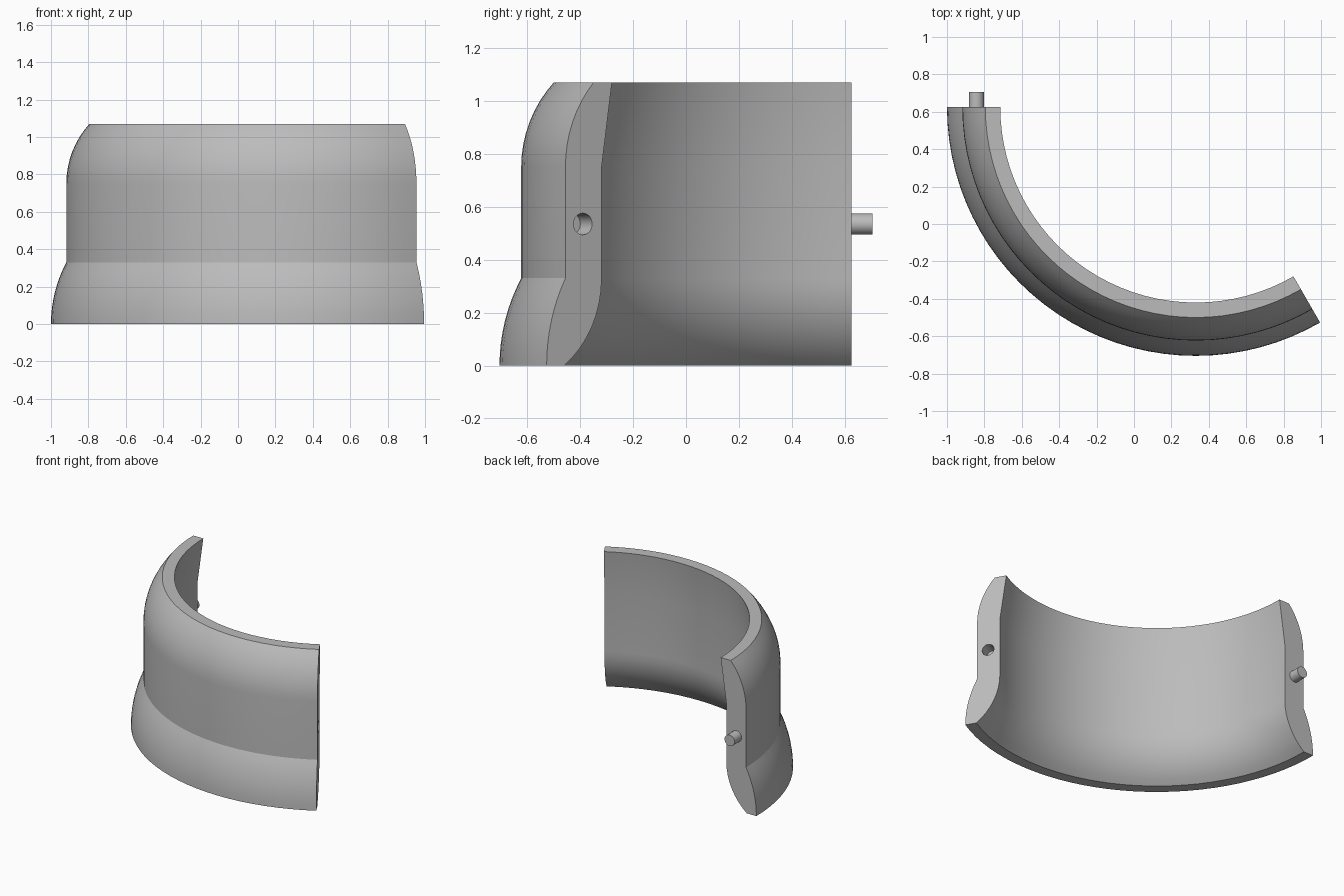
import bpy, bmesh, math
from mathutils import Vector, Matrix

if "Cube" in bpy.data.objects:
    bpy.data.objects.remove(bpy.data.objects["Cube"], do_unlink=True)

AXIS = Vector((0.33, 0.625, 0))     # axis of revolution
START, END, STEPS = math.pi, math.radians(300), 32
PIN_R, PIN_Z = 1.172, 0.535         # where the pin and socket sit

grey = bpy.data.materials.new("plain grey")
grey.use_nodes = True
colour = (0.5, 0.5, 0.5, 1)
grey.diffuse_color = colour
grey.node_tree.nodes["Principled BSDF"].inputs["Base Color"].default_value = colour


def make_object(name, bm):
    bmesh.ops.recalc_face_normals(bm, faces=bm.faces)
    mesh = bpy.data.meshes.new(name)
    bm.to_mesh(mesh)
    bm.free()
    mesh.materials.append(grey)
    ob = bpy.data.objects.new(name, mesh)
    bpy.context.collection.objects.link(ob)
    return ob


def smooth(ob):
    bpy.ops.object.select_all(action='DESELECT')
    ob.select_set(True)
    bpy.context.view_layer.objects.active = ob
    bpy.ops.object.shade_smooth_by_angle(angle=math.radians(20))


def bow(r0, z0, r1, z1, n=8):
    """Circular arc that leaves (r0, z0) vertically and ends at (r1, z1)."""
    dr, dz = r1 - r0, z1 - z0
    radius = (dr * dr + dz * dz) / (2 * abs(dr))
    sweep = math.asin(min(1, abs(dz) / radius))
    return [(r0 + math.copysign(radius * (1 - math.cos(sweep * i / n)), dr),
             z0 + math.copysign(radius * math.sin(sweep * i / n), dz))
            for i in range(n + 1)]


def rod(name, angle, radius, back, front):
    """Cylinder along the tangent at one end of the shell."""
    tangent = Vector((-math.sin(angle), math.cos(angle), 0))
    centre = AXIS + Vector((math.cos(angle) * PIN_R, math.sin(angle) * PIN_R, PIN_Z))
    turn = tangent.to_track_quat('Z', 'Y').to_matrix().to_4x4()
    bm = bmesh.new()
    bmesh.ops.create_cone(bm, cap_ends=True, segments=24, radius1=radius, radius2=radius,
                          depth=front - back,
                          matrix=Matrix.Translation(centre + tangent * (front + back) / 2) @ turn)
    return make_object(name, bm)


# Wall cross-section: up the outside, down the inside
profile = (bow(1.33, 0, 1.248, 0.33) + bow(1.248, 0.75, 1.125, 1.07)
           + [(1.045, 1.07), (1.09, 0.75)] + bow(1.09, 0.33, 1.253, 0))

# Curved shell, swept through a third of a turn
bm = bmesh.new()
rings = []
for i in range(STEPS + 1):
    a = START + (END - START) * i / STEPS
    rings.append([bm.verts.new(AXIS + Vector((r * math.cos(a), r * math.sin(a), z)))
                  for r, z in profile])
for ring, following in zip(rings, rings[1:]):
    for j in range(len(profile)):
        k = (j + 1) % len(profile)
        bm.faces.new((ring[j], ring[k], following[k], following[j]))
bm.faces.new(rings[0])
bm.faces.new(rings[-1])
shell = make_object("curved_shell", bm)

# Blind socket in the left end
cutter = rod("socket_cutter", END, 0.041, -0.09, 0.05)
cutter.hide_render = True
cut = shell.modifiers.new("socket", 'BOOLEAN')
cut.operation = 'DIFFERENCE'
cut.solver = 'EXACT'
cut.object = cutter
bpy.context.view_layer.objects.active = shell
bpy.ops.object.modifier_apply(modifier=cut.name)
bpy.data.objects.remove(cutter, do_unlink=True)
smooth(shell)

# Locating pin on the right end
smooth(rod("locating_pin", START, 0.04, -0.08, 0.0))
